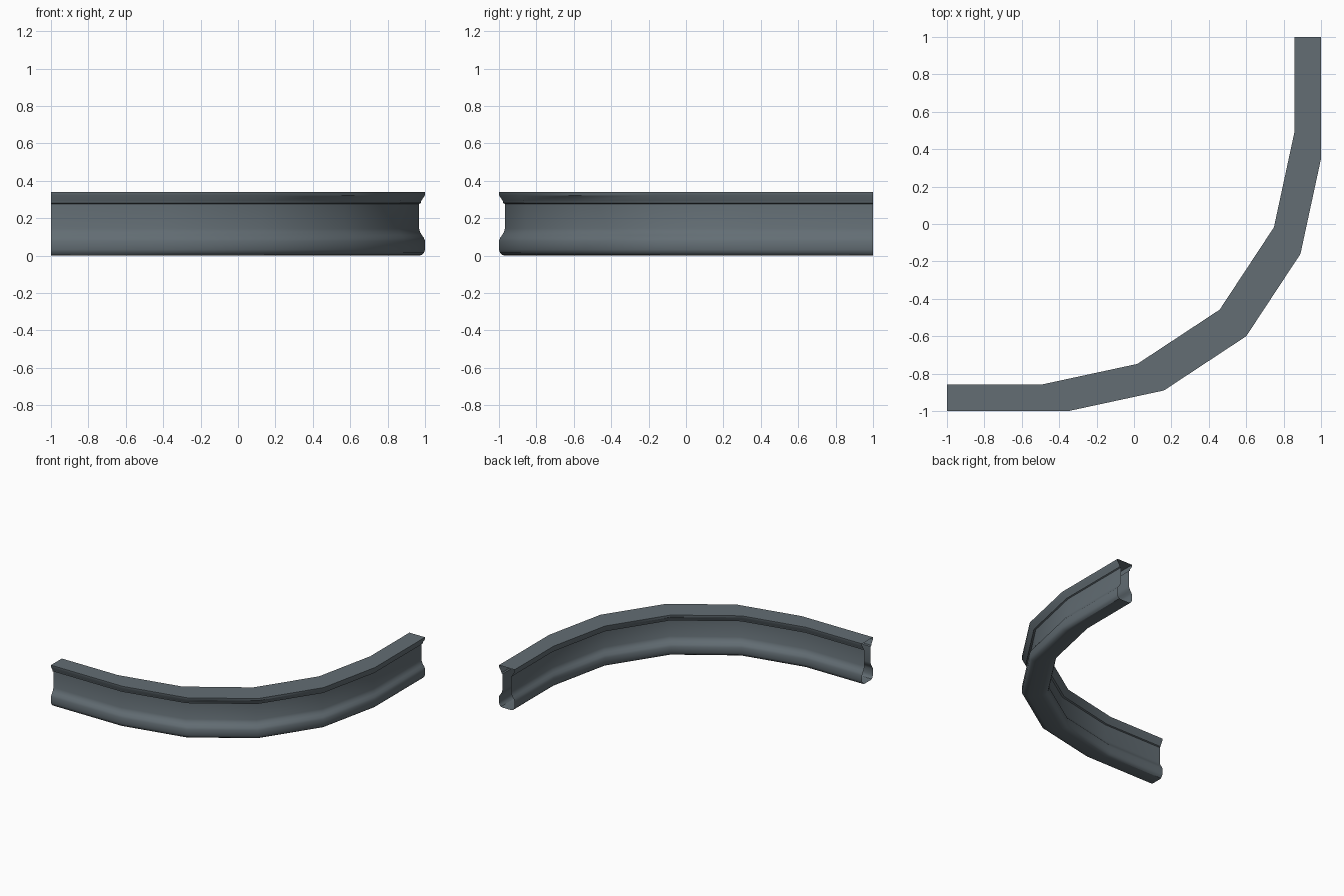
import bpy, bmesh

if "Cube" in bpy.data.objects:
    bpy.data.objects.remove(bpy.data.objects["Cube"])

# Corner points of the outer edge of the bend, seen from above
path = [(-1, -1), (-0.35, -1), (0.16, -0.89), (0.60, -0.60),
        (0.89, -0.16), (1, 0.35), (1, 1)]
WIDTH = 0.142

# Half of the cross-section: inset from the outer edge, height
half = [(0.035, 0.004), (0.018, 0.007), (0.006, 0.015), (0.0, 0.032),
        (0.0, 0.078), (0.006, 0.095), (0.017, 0.110), (0.026, 0.125),
        (0.032, 0.145), (0.032, 0.276), (0.022, 0.281), (0.020, 0.293),
        (0.001, 0.322), (0.0, 0.340)]
profile = half + [(WIDTH - u, z) for u, z in reversed(half)]

steel = bpy.data.materials.new("blue grey steel")
steel.diffuse_color = (0.125, 0.155, 0.175, 1)
steel.use_nodes = True
steel.node_tree.nodes["Principled BSDF"].inputs["Base Color"].default_value = steel.diffuse_color

# Hollow curved rail, open at both ends
bm = bmesh.new()
rings = []
for i, (x, y) in enumerate(path):
    # the ends are cut square, the inner sections run along the diagonal
    dx = 0 if i == 0 else -1
    dy = 0 if i == len(path) - 1 else 1
    rings.append([bm.verts.new((x + dx * u, y + dy * u, z - 0.004 if z < 0.01 else z))
                  for u, z in profile])
n = len(profile)
for a, b in zip(rings, rings[1:]):
    for j in range(n):
        k = (j + 1) % n
        bm.faces.new((a[j], b[j], b[k], a[k]))
mesh = bpy.data.meshes.new("curved_rail")
bm.normal_update()
bm.to_mesh(mesh)
bm.free()
mesh.materials.append(steel)
rail = bpy.data.objects.new("curved_rail", mesh)
bpy.context.collection.objects.link(rail)
bpy.context.view_layer.objects.active = rail
rail.select_set(True)
bpy.ops.object.shade_smooth_by_angle(angle=0.6)
